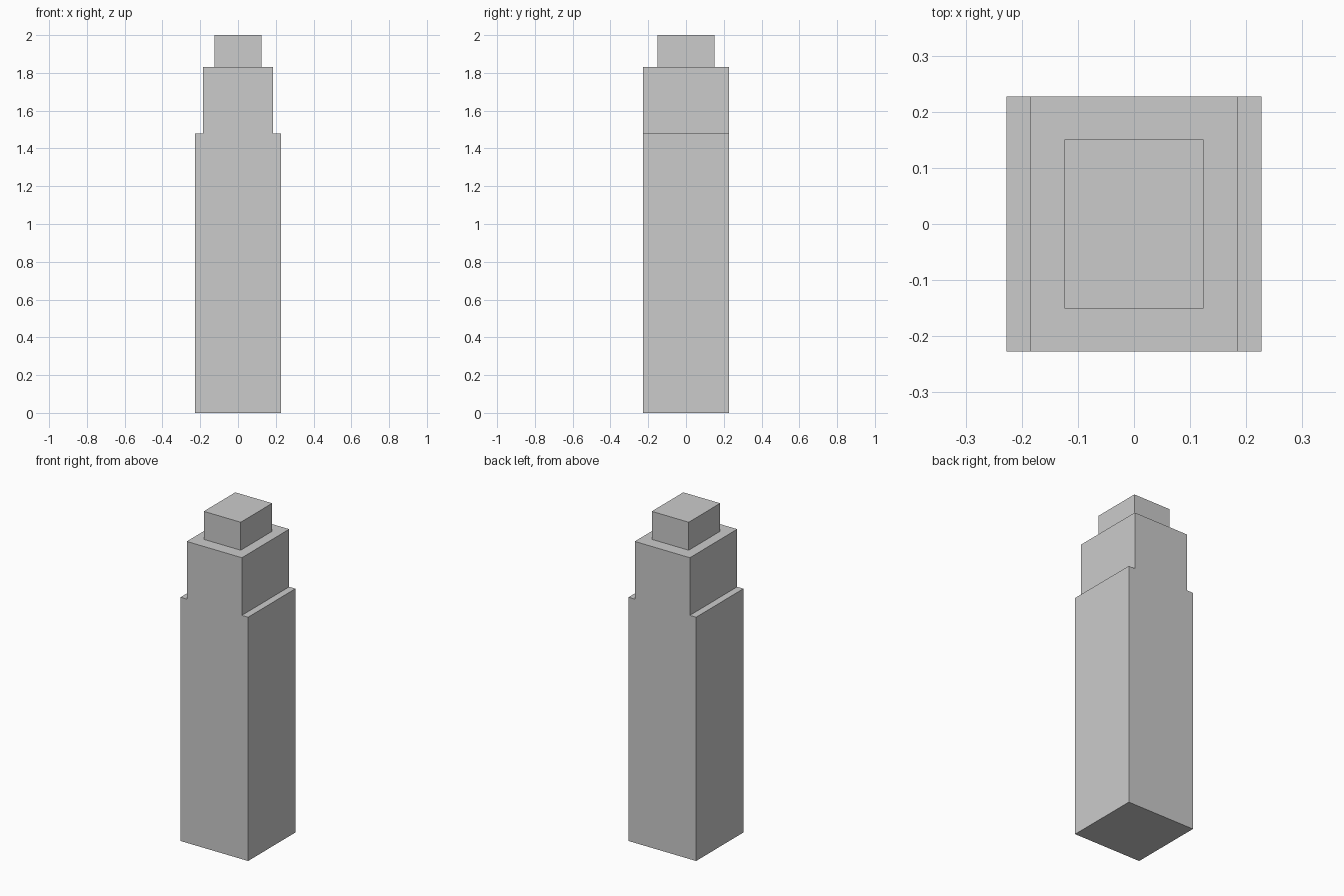
import bpy
import bmesh

if "Cube" in bpy.data.objects:
    bpy.data.objects.remove(bpy.data.objects["Cube"])

HALF_DEPTH = 0.227
CAP_X, CAP_Y = 0.124, 0.151
SHOULDER_Z, CAP_Z, TOP_Z = 1.48, 1.83, 2.0

bm = bmesh.new()

# Stepped front profile of the tower: right half, mirrored to the left
right = [(0.227, 0), (0.227, SHOULDER_Z), (0.185, SHOULDER_Z), (0.185, CAP_Z)]
profile = right + [(-x, z) for x, z in reversed(right)]
front = bm.faces.new([bm.verts.new((x, -HALF_DEPTH, z)) for x, z in profile])

# Extrude the profile to full depth
ext = bmesh.ops.extrude_face_region(bm, geom=[front], use_keep_orig=True)
back_verts = [g for g in ext["geom"] if isinstance(g, bmesh.types.BMVert)]
bmesh.ops.translate(bm, verts=back_verts, vec=(0, 2 * HALF_DEPTH, 0))
bmesh.ops.recalc_face_normals(bm, faces=bm.faces[:])

# Inset the roof to the cap's footprint, then raise the cap
roof = max(bm.faces, key=lambda f: f.calc_center_median().z)
bmesh.ops.inset_individual(bm, faces=[roof], thickness=0.05)
for v in roof.verts:
    v.co.x = CAP_X if v.co.x > 0 else -CAP_X
    v.co.y = CAP_Y if v.co.y > 0 else -CAP_Y
cap = bmesh.ops.extrude_discrete_faces(bm, faces=[roof])["faces"][0]
bmesh.ops.translate(bm, verts=cap.verts[:], vec=(0, 0, TOP_Z - CAP_Z))
bmesh.ops.recalc_face_normals(bm, faces=bm.faces[:])

mesh = bpy.data.meshes.new("stepped_tower")
bm.to_mesh(mesh)
bm.free()
bpy.context.collection.objects.link(bpy.data.objects.new("stepped_tower", mesh))
